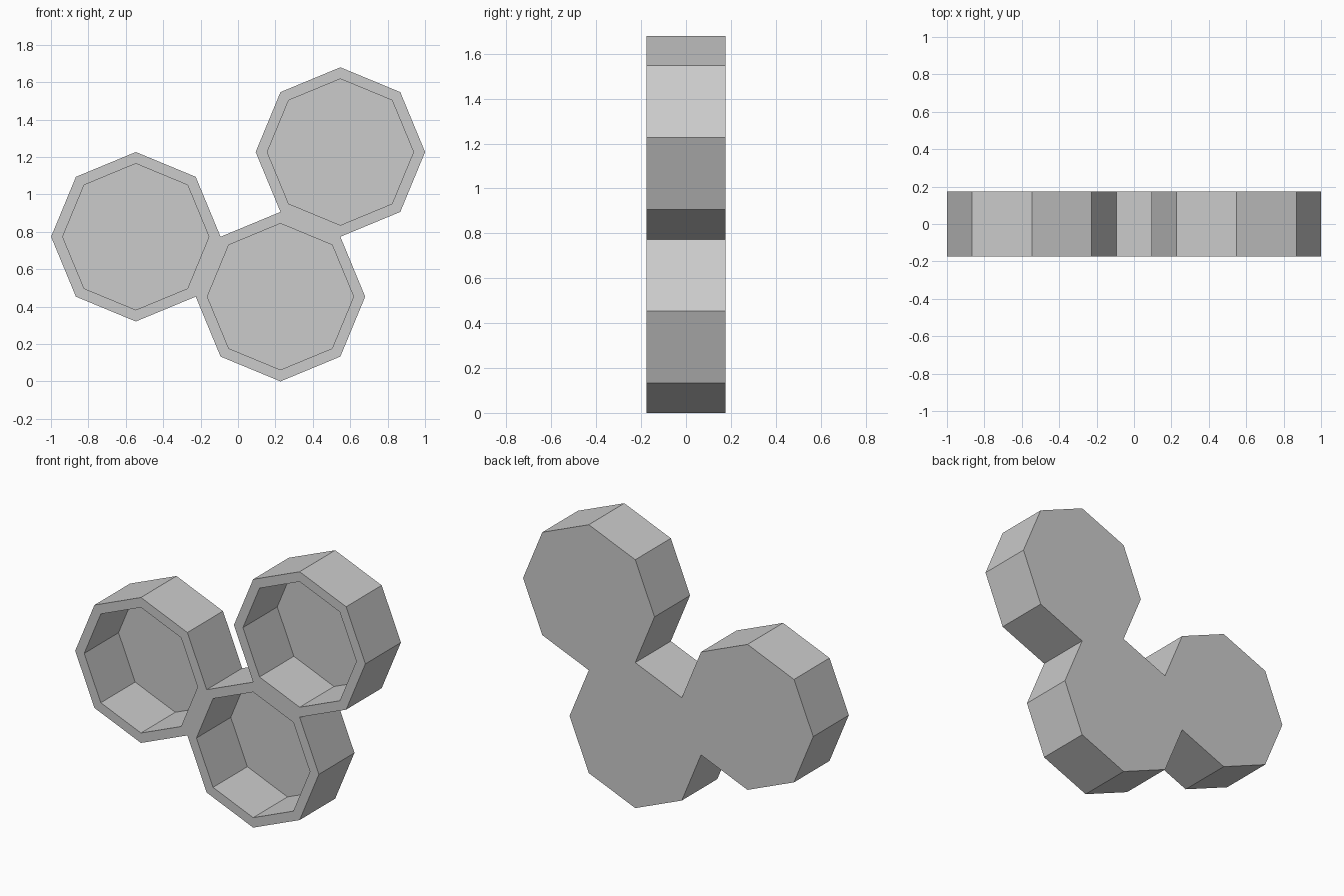
import bpy
import bmesh
from math import cos, sin, pi, radians
from mathutils import Vector

cube = bpy.data.objects.get("Cube")
if cube:
    bpy.data.objects.remove(cube, do_unlink=True)

SIDES = 8
OUTER = 0.453          # corner radius of each cell
INNER = 0.391          # corner radius of the opening
HALF_DEPTH = 0.175
FLOOR = 0.012          # thickness of the back wall

grey = bpy.data.materials.new("light_grey")
grey.use_nodes = True
colour = (0.6, 0.6, 0.6, 1.0)
grey.diffuse_color = colour
grey.node_tree.nodes["Principled BSDF"].inputs["Base Color"].default_value = colour


def octagonal_cell(name, centre):
    """Open-fronted octagonal tray with a closed back."""
    bm = bmesh.new()
    # Cross-section from the pocket floor, over the rim, to the back
    profile = [(INNER, HALF_DEPTH - FLOOR), (INNER, -HALF_DEPTH),
               (OUTER, -HALF_DEPTH), (OUTER, HALF_DEPTH)]
    rings = []
    for radius, y in profile:
        angles = [2 * pi * i / SIDES for i in range(SIDES)]
        rings.append([bm.verts.new((radius * cos(a), y, radius * sin(a)))
                      for a in angles])
    for a, b in zip(rings, rings[1:]):
        for i in range(SIDES):
            j = (i + 1) % SIDES
            bm.faces.new((a[i], a[j], b[j], b[i]))
    bm.faces.new(rings[0])
    bm.faces.new(rings[-1])
    bmesh.ops.recalc_face_normals(bm, faces=bm.faces)
    mesh = bpy.data.meshes.new(name)
    bm.to_mesh(mesh)
    bm.free()
    mesh.materials.append(grey)
    obj = bpy.data.objects.new(name, mesh)
    obj.location = centre
    bpy.context.collection.objects.link(obj)
    return obj


# Neighbouring cells sit side against side on the lower cell
step = 2 * OUTER * cos(pi / SIDES)
lower = Vector((0.227, 0, OUTER))


def neighbour(degrees):
    a = radians(degrees)
    return lower + step * Vector((cos(a), 0, sin(a)))


octagonal_cell("lower_cell", lower)
octagonal_cell("right_side_cell", neighbour(157.5))
octagonal_cell("upper_left_cell", neighbour(67.5))
